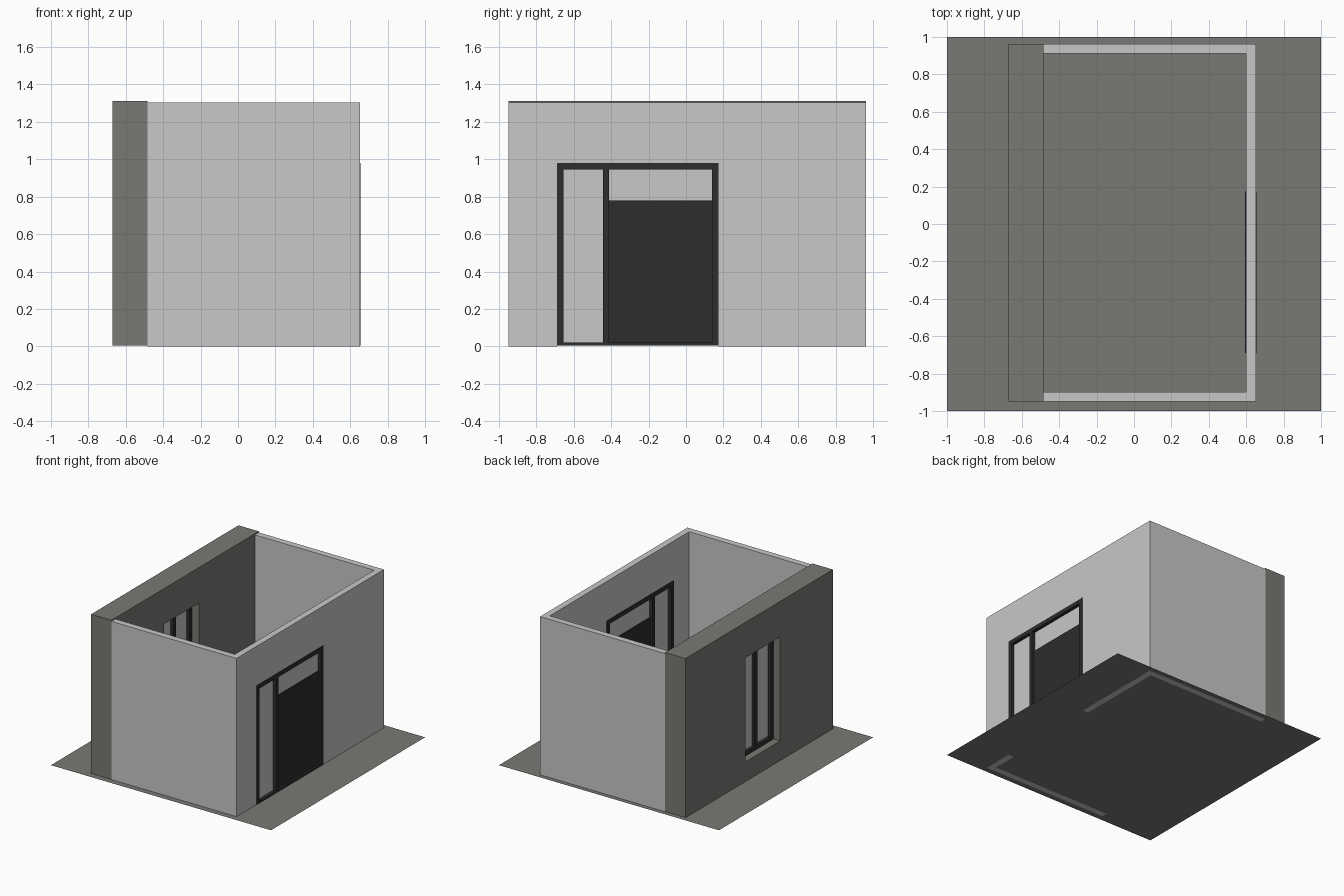
import bpy, bmesh
from mathutils import Vector

if "Cube" in bpy.data.objects:
    bpy.data.objects.remove(bpy.data.objects["Cube"])


def material(name, rgb):
    m = bpy.data.materials.new(name)
    m.diffuse_color = (*rgb, 1)
    m.use_nodes = True
    m.node_tree.nodes["Principled BSDF"].inputs["Base Color"].default_value = m.diffuse_color
    return m


LIGHT = material("light_plaster", (0.578, 0.578, 0.578))
STONE = material("grey_stone", (0.195, 0.191, 0.174))
DARK = material("dark_frame", (0.026, 0.026, 0.026))


def prism(name, outline, z0, z1, mat):
    """Extrude a plan outline (x, y points) from z0 up to z1."""
    bm = bmesh.new()
    face = bm.faces.new([bm.verts.new((x, y, z0)) for x, y in outline])
    if z1 > z0:
        ext = bmesh.ops.extrude_face_region(bm, geom=[face])
        verts = [g for g in ext["geom"] if isinstance(g, bmesh.types.BMVert)]
        bmesh.ops.translate(bm, verts=verts, vec=Vector((0, 0, z1 - z0)))
    bmesh.ops.recalc_face_normals(bm, faces=bm.faces)
    me = bpy.data.meshes.new(name)
    bm.to_mesh(me)
    bm.free()
    me.materials.append(mat)
    ob = bpy.data.objects.new(name, me)
    bpy.context.collection.objects.link(ob)
    return ob


def box(name, x, y, z, mat):
    return prism(name, [(x[0], y[0]), (x[1], y[0]), (x[1], y[1]), (x[0], y[1])], z[0], z[1], mat)


def cut_opening(wall, x, y, z):
    cutter = box(wall.name + "_cutter", x, y, z, wall.data.materials[0])
    cutter.hide_render = True
    cutter.hide_viewport = True
    cutter.display_type = 'WIRE'
    mod = wall.modifiers.new("opening", 'BOOLEAN')
    mod.operation = 'DIFFERENCE'
    mod.solver = 'EXACT'
    mod.object = cutter


def frame(name, x, y, z, w, bottom, mullion):
    """Jambs, head, sill rail and one mullion around an opening."""
    box(name + "_jamb_a", x, (y[0], y[0] + w), z, DARK)
    box(name + "_jamb_b", x, (y[1] - w, y[1]), z, DARK)
    inner = (y[0] + w, y[1] - w)
    box(name + "_head", x, inner, (z[1] - w, z[1]), DARK)
    box(name + "_bottom_rail", x, inner, (z[0], z[0] + bottom), DARK)
    box(name + "_mullion", x, mullion, (z[0] + bottom, z[1] - w), DARK)


# Ground sheet
box("ground_sheet", (-1, 1), (-1, 1), (0.003, 0.003), STONE)

# Light walls: U-shaped plan with the door opening
X0, X1, Y0, Y1, T = -0.485, 0.652, -0.95, 0.963, 0.052
walls = prism("light_walls", [(X0, Y0), (X1, Y0), (X1, Y1), (X0, Y1),
                              (X0, Y1 - T), (X1 - T, Y1 - T),
                              (X1 - T, Y0 + T), (X0, Y0 + T)], 0, 1.303, LIGHT)
cut_opening(walls, (0.5, 0.8), (-0.69, 0.175), (-0.1, 0.98))

# Thick stone wall with the window opening
stone = box("stone_wall", (-0.67, X0), (Y0, Y1), (0.004, 1.312), STONE)
cut_opening(stone, (-0.8, -0.3), (-0.265, 0.187), (0.165, 1.02))

# Door: frame, sidelight, transom pane and leaf
frame("door_frame", (0.594, 0.656), (-0.69, 0.175), (0.004, 0.98), 0.035, 0.016, (-0.445, -0.412))
box("sidelight_pane", (0.62, 0.63), (-0.655, -0.445), (0.02, 0.945), LIGHT)
box("transom_pane", (0.62, 0.63), (-0.412, 0.14), (0.78, 0.945), LIGHT)
box("door_leaf", (0.61, 0.64), (-0.412, 0.14), (0.02, 0.78), DARK)

# Window: recessed frame and two panes
frame("window_frame", (-0.61, -0.548), (-0.265, 0.187), (0.165, 1.02), 0.035, 0.03, (-0.057, -0.021))
for label, y in (("left", (-0.021, 0.152)), ("right", (-0.23, -0.057))):
    box("window_pane_" + label, (-0.584, -0.574), y, (0.195, 0.985), LIGHT)
